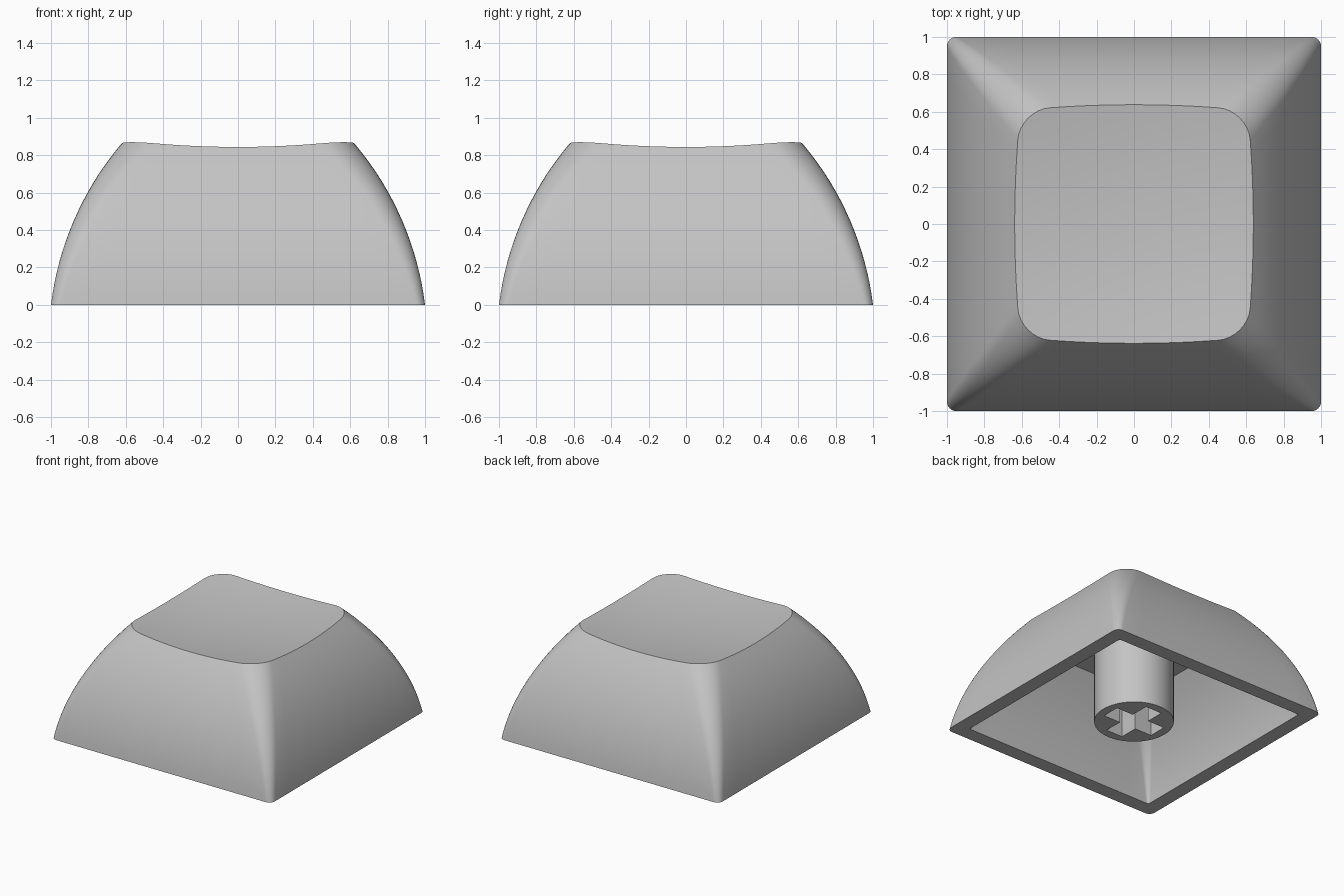
import bpy, bmesh
from math import sin, cos, radians, pi

cube = bpy.data.objects.get("Cube")
if cube:
    bpy.data.objects.remove(cube, do_unlink=True)

grey = bpy.data.materials.new("plain grey")
grey.use_nodes = True
GREY = (0.55, 0.55, 0.55, 1)
grey.diffuse_color = GREY
grey.node_tree.nodes["Principled BSDF"].inputs["Base Color"].default_value = GREY

ARC = 8      # segments in a rounded corner
SIDE = 12    # segments along a straight side
RINGS = 16   # rings up the wall
CEILING = 0.71


def outline(half, radius):
    """Rounded square, counter-clockwise, always the same point count."""
    c, pts = half - radius, []
    for k in range(4):
        quarter = [(c + radius * cos(pi / 2 * i / ARC), c + radius * sin(pi / 2 * i / ARC))
                   for i in range(ARC + 1)]
        quarter += [(c - 2 * c * i / SIDE, half) for i in range(1, SIDE)]
        for x, y in quarter:
            for _ in range(k):
                x, y = -y, x
            pts.append((x, y))
    return pts


COUNT = len(outline(1, 0.1))
A0, A1, R = radians(7), radians(44), 1.645


def wall_ring(a):
    """Outer wall section: the wall leans inward along a circular arc."""
    z = R * (sin(a) - sin(A0))
    return [(x, y, z) for x, y in outline(1 - R * (cos(A0) - cos(a)), 0.05 + 0.14 * z)]


def dish(x, y):
    return 0.80 + 0.109 * (x * x + y * y)


def rim_angle(i):
    """Arc angle at which column i of the wall meets the dished top."""
    lo, hi = A0, A1
    for _ in range(14):
        mid = (lo + hi) / 2
        x, y, z = wall_ring(mid)[i]
        lo, hi = (mid, hi) if z < dish(x, y) else (lo, mid)
    return lo


def finish(name, bm):
    bmesh.ops.recalc_face_normals(bm, faces=bm.faces)
    mesh = bpy.data.meshes.new(name)
    bm.to_mesh(mesh)
    bm.free()
    mesh.materials.append(grey)
    ob = bpy.data.objects.new(name, mesh)
    bpy.context.collection.objects.link(ob)
    return ob


def smooth(ob):
    bpy.ops.object.select_all(action='DESELECT')
    ob.select_set(True)
    bpy.context.view_layer.objects.active = ob
    bpy.ops.object.shade_smooth_by_angle(angle=radians(30))


# Cap shell: dished top, outer wall, flat bottom rim, inner wall, ceiling
ends = [rim_angle(i) for i in range(COUNT)]
outer = [[wall_ring(A0 + (ends[i] - A0) * s / RINGS)[i] for i in range(COUNT)]
         for s in range(RINGS, -1, -1)]
top = [[(x * f, y * f, dish(x * f, y * f)) for x, y, _ in outer[0]]
       for f in (0.1, 0.25, 0.4, 0.55, 0.7, 0.85)]
inner = []
for s in range(RINGS + 1):
    z = CEILING * s / RINGS
    half = 0.88 - 0.13 * z - 0.41 * z * z
    inner.append([(x, y, z) for x, y in outline(half, 0.02 + 0.13 * z)])

bm = bmesh.new()
rings = [[bm.verts.new(p) for p in ring] for ring in top + outer + inner]
for a, b in zip(rings, rings[1:]):
    for i in range(COUNT):
        j = (i + 1) % COUNT
        bm.faces.new((a[i], a[j], b[j], b[i]))
bm.faces.new(rings[0])
bm.faces.new(rings[-1])
smooth(finish("cap_shell", bm))

# Stem: round post under the ceiling
bm = bmesh.new()
height = CEILING + 0.02
bmesh.ops.create_cone(bm, cap_ends=True, segments=64, radius1=0.3, radius2=0.3, depth=height)
bmesh.ops.translate(bm, verts=bm.verts, vec=(0, 0, height / 2))
stem = finish("stem", bm)

# Cross-shaped socket cut into the stem from below
L, W, DEPTH = 0.23, 0.075, 0.42
bm = bmesh.new()
cross = [(L, -W), (L, W), (W, W), (W, L), (-W, L), (-W, W),
         (-L, W), (-L, -W), (-W, -W), (-W, -L), (W, -L), (W, -W)]
face = bm.faces.new([bm.verts.new((x, y, -0.1)) for x, y in cross])
new = bmesh.ops.extrude_face_region(bm, geom=[face])["geom"]
bmesh.ops.translate(bm, vec=(0, 0, DEPTH + 0.1),
                    verts=[v for v in new if isinstance(v, bmesh.types.BMVert)])
cutter = finish("socket_cutter", bm)
cutter.hide_render = True
cut = stem.modifiers.new("socket", 'BOOLEAN')
cut.operation, cut.solver, cut.object = 'DIFFERENCE', 'EXACT', cutter
bpy.context.view_layer.objects.active = stem
bpy.ops.object.modifier_apply(modifier=cut.name)
bpy.data.objects.remove(cutter, do_unlink=True)
smooth(stem)
